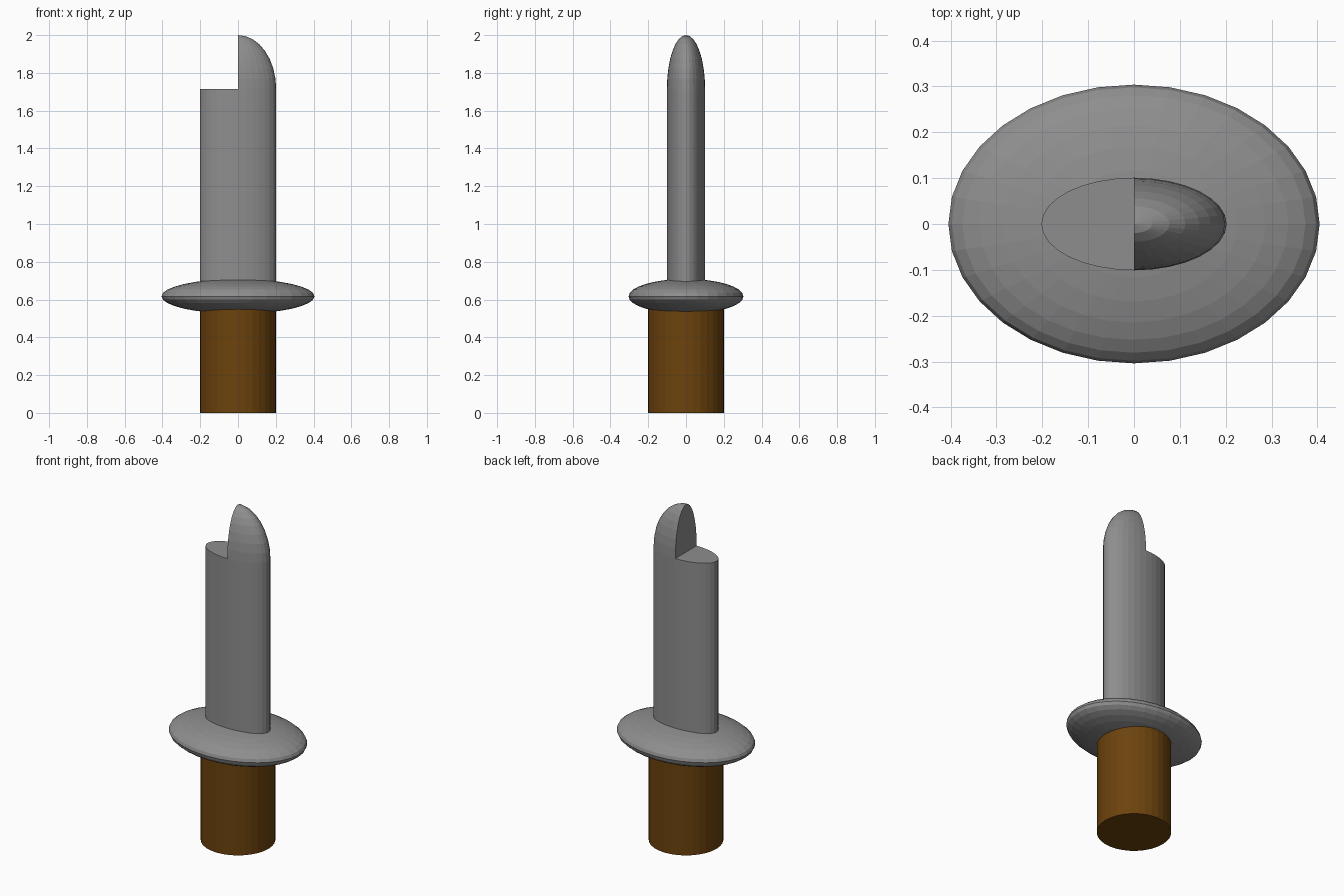
import bpy, bmesh
from mathutils import Matrix

if "Cube" in bpy.data.objects:
    bpy.data.objects.remove(bpy.data.objects["Cube"])


def material(name, color):
    m = bpy.data.materials.new(name)
    m.diffuse_color = (*color, 1)
    m.use_nodes = True
    m.node_tree.nodes["Principled BSDF"].inputs["Base Color"].default_value = m.diffuse_color
    return m


steel = material("steel grey", (0.27, 0.27, 0.27))
wood = material("wood brown", (0.15, 0.055, 0.004))


def finish(name, bm, mat):
    bmesh.ops.recalc_face_normals(bm, faces=bm.faces)
    mesh = bpy.data.meshes.new(name)
    bm.to_mesh(mesh)
    bm.free()
    mesh.materials.append(mat)
    ob = bpy.data.objects.new(name, mesh)
    bpy.context.collection.objects.link(ob)
    return ob


def column(name, rx, ry, z0, z1, mat):
    """Elliptical column between two heights."""
    bm = bmesh.new()
    bmesh.ops.create_cone(bm, cap_ends=True, segments=32, radius1=1, radius2=1, depth=1,
                          matrix=Matrix.Translation((0, 0, (z0 + z1) / 2))
                          @ Matrix.Diagonal((rx, ry, z1 - z0, 1)))
    return finish(name, bm, mat)


def ellipsoid(rx, ry, rz, z):
    bm = bmesh.new()
    bmesh.ops.create_uvsphere(bm, u_segments=32, v_segments=16, radius=1,
                              matrix=Matrix.Translation((0, 0, z))
                              @ Matrix.Diagonal((rx, ry, rz, 1)))
    return bm


def slice_off(bm, co, normal):
    """Remove the side the normal points to and cap the cut."""
    cut = bmesh.ops.bisect_plane(bm, geom=bm.verts[:] + bm.edges[:] + bm.faces[:], dist=1e-5,
                                 plane_co=co, plane_no=normal, clear_outer=True)
    edges = [e for e in cut["geom_cut"] if isinstance(e, bmesh.types.BMEdge)]
    bmesh.ops.contextual_create(bm, geom=edges)


# Round grip and flat oval blade
column("handle", 0.202, 0.202, 0, 0.6, wood)
column("blade", 0.202, 0.101, 0.62, 1.715, steel)

# Flattened oval guard
finish("guard", ellipsoid(0.405, 0.304, 0.092, 0.617), steel)

# Quarter-ellipsoid tip on the right half of the blade
tip = ellipsoid(0.202, 0.101, 0.285, 1.715)
slice_off(tip, (0, 0, 1.715), (0, 0, -1))
slice_off(tip, (0, 0, 1.715), (-1, 0, 0))
finish("blade_tip", tip, steel)
